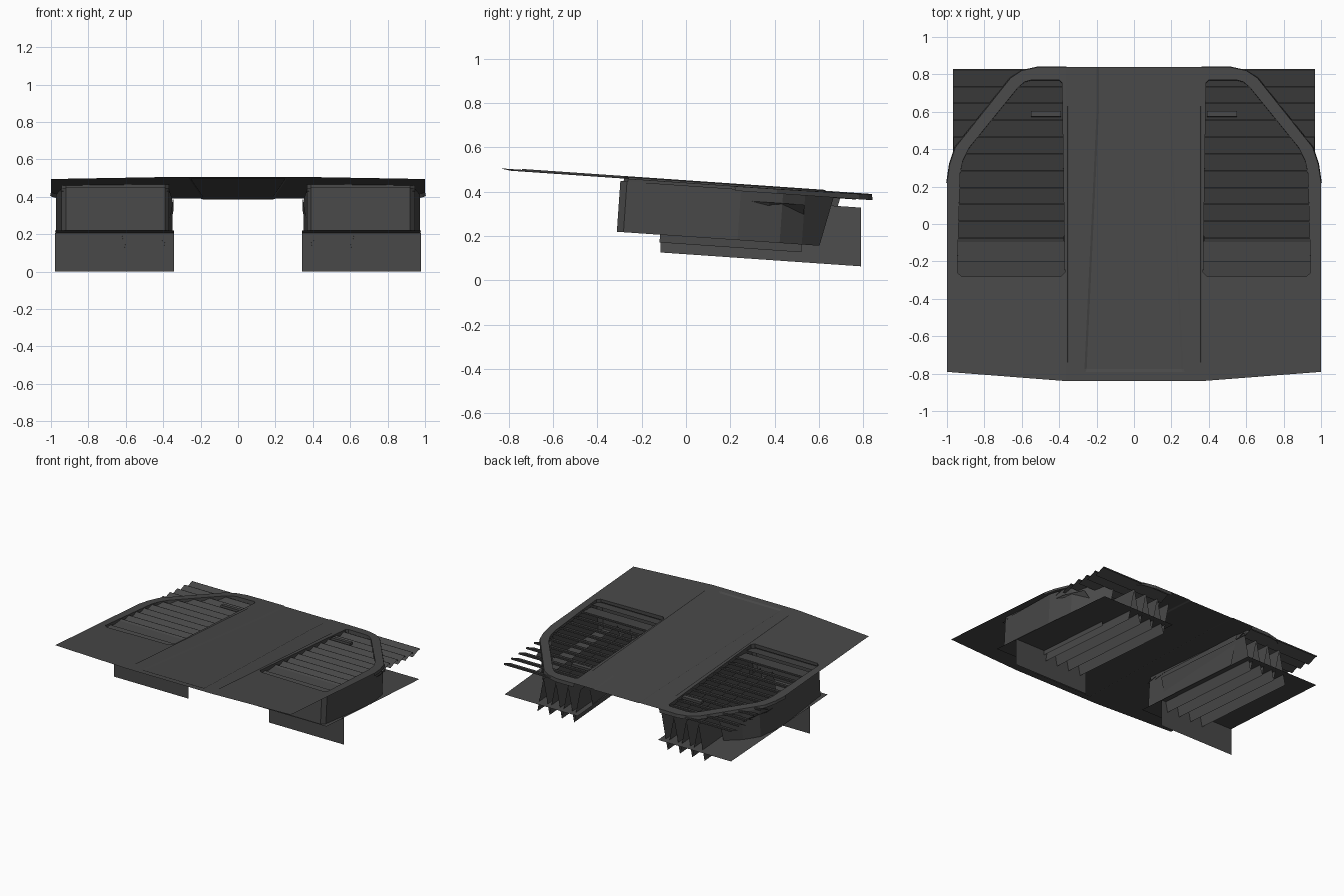
import bpy, bmesh
from mathutils import Vector

if "Cube" in bpy.data.objects:
    bpy.data.objects.remove(bpy.data.objects["Cube"])

SLOPE = 0.069
mat = bpy.data.materials.new("dark_grey")
mat.diffuse_color = (0.065, 0.065, 0.065, 1)
mat.use_nodes = True
mat.node_tree.nodes["Principled BSDF"].inputs["Base Color"].default_value = mat.diffuse_color


def P(x, y, off=0.0):
    """Point measured from the sloping deck plane, off = height above it."""
    y2 = y + SLOPE * off
    return Vector((x, y2, 0.448 - SLOPE * y2 + off))


def finish(name, bm):
    """Turn a right-half bmesh into a mirrored object."""
    me = bpy.data.meshes.new(name)
    bmesh.ops.recalc_face_normals(bm, faces=bm.faces)
    bm.to_mesh(me)
    bm.free()
    ob = bpy.data.objects.new(name, me)
    bpy.context.collection.objects.link(ob)
    me.materials.append(mat)
    m = ob.modifiers.new("mirror", 'MIRROR')
    m.use_clip = True
    return ob


def strip(bm, a, b, closed=False):
    """Skin two point rows with quads."""
    va = [bm.verts.new(p) for p in a]
    vb = [bm.verts.new(p) for p in b]
    n = len(va)
    for i in range(n if closed else n - 1):
        j = (i + 1) % n
        bm.faces.new((va[i], va[j], vb[j], vb[i]))


def crown(x):
    return -0.012 * max(abs(x) - 0.36, 0)


# Deck panel: outer wing with louvre opening
outer = [(0.36, -0.84), (1, -0.79), (1, 0.22), (0.985, 0.32), (0.955, 0.41),
         (0.66, 0.78), (0.60, 0.82), (0.51, 0.84), (0.36, 0.84)]
hole = [(0.37, -0.26), (0.39, -0.28), (0.92, -0.28), (0.945, -0.26), (0.93, 0.27),
        (0.915, 0.34), (0.88, 0.41), (0.62, 0.73), (0.585, 0.76), (0.55, 0.77),
        (0.40, 0.77), (0.385, 0.755)]
bm = bmesh.new()
edges = []
for loop in (outer, hole):
    vs = [bm.verts.new((x, y, 0)) for x, y in loop]
    edges += [bm.edges.new((vs[i], vs[(i + 1) % len(vs)])) for i in range(len(vs))]
bmesh.ops.triangle_fill(bm, use_beauty=True, edges=edges, normal=(0, 0, 1))
for v in bm.verts:
    v.co = P(v.co.x, v.co.y, crown(v.co.x))
# Turned-down rims around the outside and the opening
rim = outer[2:]
strip(bm, [P(x, y, crown(x)) for x, y in rim],
      [P(x + 0.004, y + 0.004, -0.028) for x, y in rim])
strip(bm, [P(x, y, crown(x)) for x, y in hole],
      [P(x, y, -0.03) for x, y in hole], True)
# Centre strip with shallow sunken panel
rows = [(-0.84, 0.27, 0), (-0.79, 0.27, 0), (-0.775, 0.265, -0.006),
        (0.6, 0.20, -0.006), (0.84, 0.20, -0.004)]
for r, s in zip(rows, rows[1:]):
    strip(bm, [P(0, r[0], r[2]), P(r[1] - 0.012, r[0], r[2]), P(r[1], r[0]),
               P(0.345, r[0]), P(0.36, r[0])],
          [P(0, s[0], s[2]), P(s[1] - 0.012, s[0], s[2]), P(s[1], s[0]),
           P(0.345, s[0]), P(0.36, s[0])])
bmesh.ops.remove_doubles(bm, verts=bm.verts, dist=0.0005)
finish("deck_panel", bm)

# Crease ridge beside the centre strip
bm = bmesh.new()
prof = [(0.350, 0.0), (0.356, 0.004), (0.362, 0.0)]
strip(bm, [P(x, -0.74, o) for x, o in prof], [P(x, 0.63, o) for x, o in prof])
finish("crease_ridge", bm)

# Tilted louvre slats, back edge high
bm = bmesh.new()
for i in range(11):
    yb = 0.83 - 0.09 * i
    xo = min(0.968, 0.945 + 0.04 * max(yb, 0))
    rows = [(yb - 0.088, -0.052), (yb - 0.006, -0.012), (yb, -0.014), (yb, -0.024)]
    for r, s in zip(rows, rows[1:]):
        strip(bm, [P(0.375, *r), P(xo, *r)], [P(0.375, *s), P(xo, *s)])
# Wide blanking slats at the front of the opening
for y0, y1 in ((-0.20, -0.09), (-0.29, -0.20)):
    strip(bm, [P(0.365, y0, -0.04), P(0.948, y0, -0.04)],
          [P(0.365, y1, -0.02), P(0.948, y1, -0.02)])
bmesh.ops.remove_doubles(bm, verts=bm.verts, dist=0.0005)
finish("louvre_slats", bm)

# Latch tab on the slats
bm = bmesh.new()
bmesh.ops.create_cube(bm, size=1)
for v in bm.verts:
    v.co = P(0.47 + v.co.x * 0.16, 0.59 + v.co.y * 0.03, -0.015 + v.co.z * 0.02)
finish("latch_tab", bm)

# Housing walls below the opening
wall = [(0.35, 0.70), (0.36, 0.2), (0.37, -0.27), (0.39, -0.295), (0.92, -0.295),
        (0.945, -0.265), (0.972, 0.25), (0.93, 0.44), (0.85, 0.54), (0.74, 0.67)]
bm = bmesh.new()
strip(bm, [P(x, y, -0.02) for x, y in wall],
      [P(x, y if y < 0.6 else y - 0.05, -0.25) for x, y in wall])
finish("housing_wall", bm)

# Side scoop on the outer wall
bm = bmesh.new()
strip(bm, [P(0.965, 0.24, -0.07), P(0.955, 0.38, -0.07), P(0.90, 0.54, -0.07)],
      [P(0.965, 0.24, -0.075), P(0.90, 0.38, -0.14), P(0.82, 0.54, -0.14)])
finish("side_scoop", bm)

# Lower shelf sheet
bm = bmesh.new()
strip(bm, [P(0.342, -0.305, -0.25), P(0.978, -0.305, -0.25)],
      [P(0.342, 0.845, -0.25), P(0.962, 0.845, -0.25)])
finish("lower_shelf", bm)

# Upright baffle hanging under the shelf
bm = bmesh.new()
strip(bm, [Vector((0.342, -0.11, 0)), Vector((0.978, -0.11, 0))],
      [Vector((0.342, -0.11, 0.207)), Vector((0.978, -0.11, 0.207))])
finish("front_baffle", bm)

# Zigzag fins running front to back
bm = bmesh.new()
zig = [(0.345 + 0.0575 * k / 1.1, -0.065 if k % 2 == 0 else -0.33) for k in range(8)]


def fin(x, y, off):
    return Vector((x, y, 0.448 - SLOPE * y + off))


strip(bm, [fin(x, -0.115, o) for x, o in zig], [fin(x, 0.79, o) for x, o in zig])
finish("zigzag_fins", bm)

# Narrow side plate below the shelf
bm = bmesh.new()
strip(bm, [P(0.725, -0.10, -0.245), P(0.725, 0.54, -0.245)],
      [P(0.725, -0.10, -0.285), P(0.725, 0.54, -0.285)])
finish("side_plate", bm)
